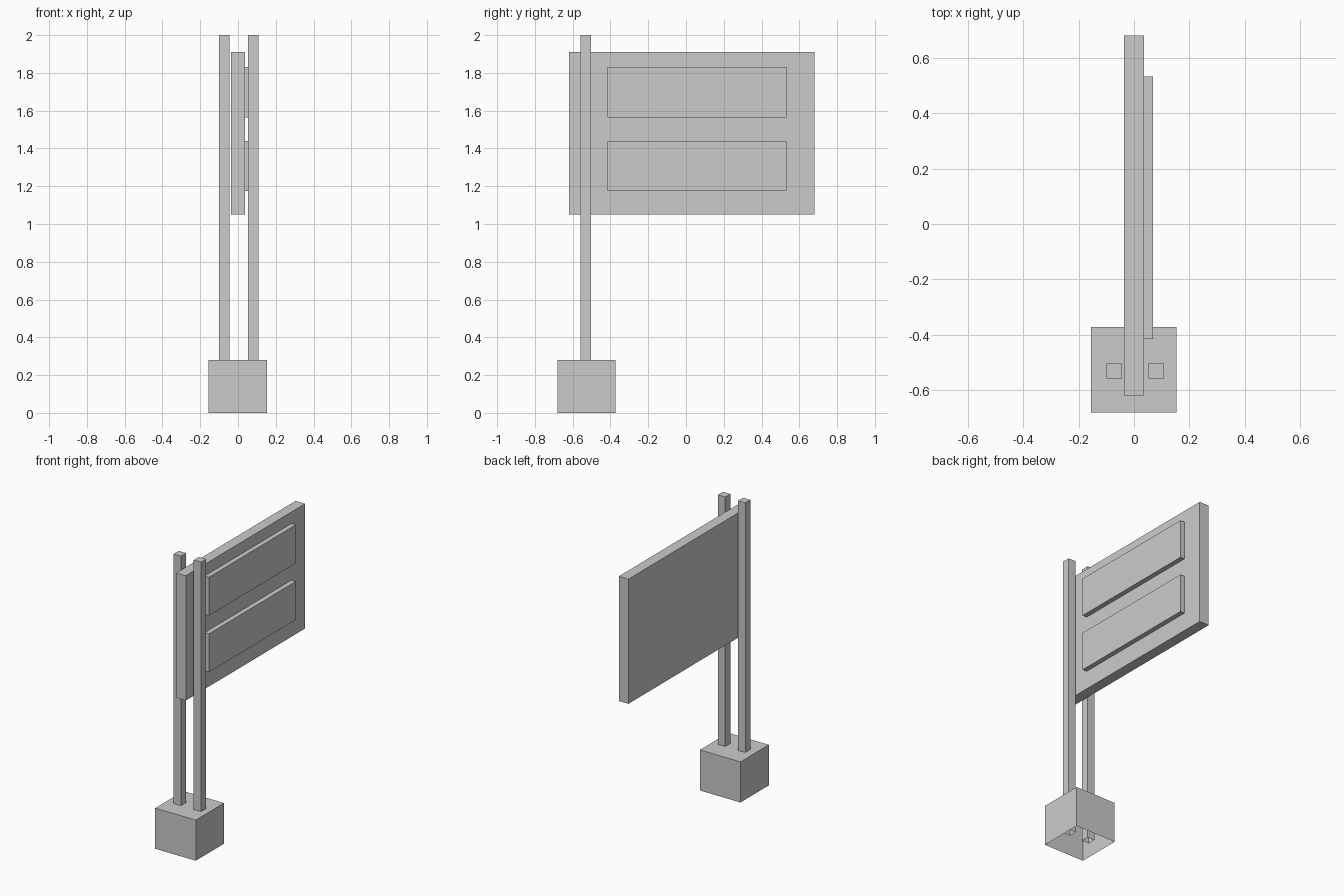
import bpy
import bmesh

if "Cube" in bpy.data.objects:
    bpy.data.objects.remove(bpy.data.objects["Cube"])


def box(name, x, y, z, open_bottom=False):
    """Box spanning the given (min, max) ranges, optionally without its underside."""
    bm = bmesh.new()
    bmesh.ops.create_cube(bm, size=1)
    for v in bm.verts:
        v.co = [r[0] if c < 0 else r[1] for c, r in zip(v.co, (x, y, z))]
    bm.normal_update()
    if open_bottom:
        under = [f for f in bm.faces if f.normal.z < -0.9]
        bmesh.ops.delete(bm, geom=under, context='FACES_ONLY')
    mesh = bpy.data.meshes.new(name)
    bm.to_mesh(mesh)
    bm.free()
    obj = bpy.data.objects.new(name, mesh)
    bpy.context.collection.objects.link(obj)
    return obj


# Hollow footing, open underneath
box("base_block", (-0.155, 0.154), (-0.68, -0.372), (0, 0.28), open_bottom=True)

# Two posts on either side of the board, running down into the footing
for side, cx in (("left", -0.072), ("right", 0.081)):
    box(side + "_post", (cx - 0.028, cx + 0.028), (-0.558, -0.503),
        (0.05, 2.0), open_bottom=True)

# Sign board
box("sign_board", (-0.037, 0.036), (-0.62, 0.68), (1.05, 1.91))

# Raised plates on the right face
for label, z in (("lower", 1.175), ("upper", 1.565)):
    box(label + "_plate", (0.036, 0.069), (-0.415, 0.533), (z, z + 0.265))
